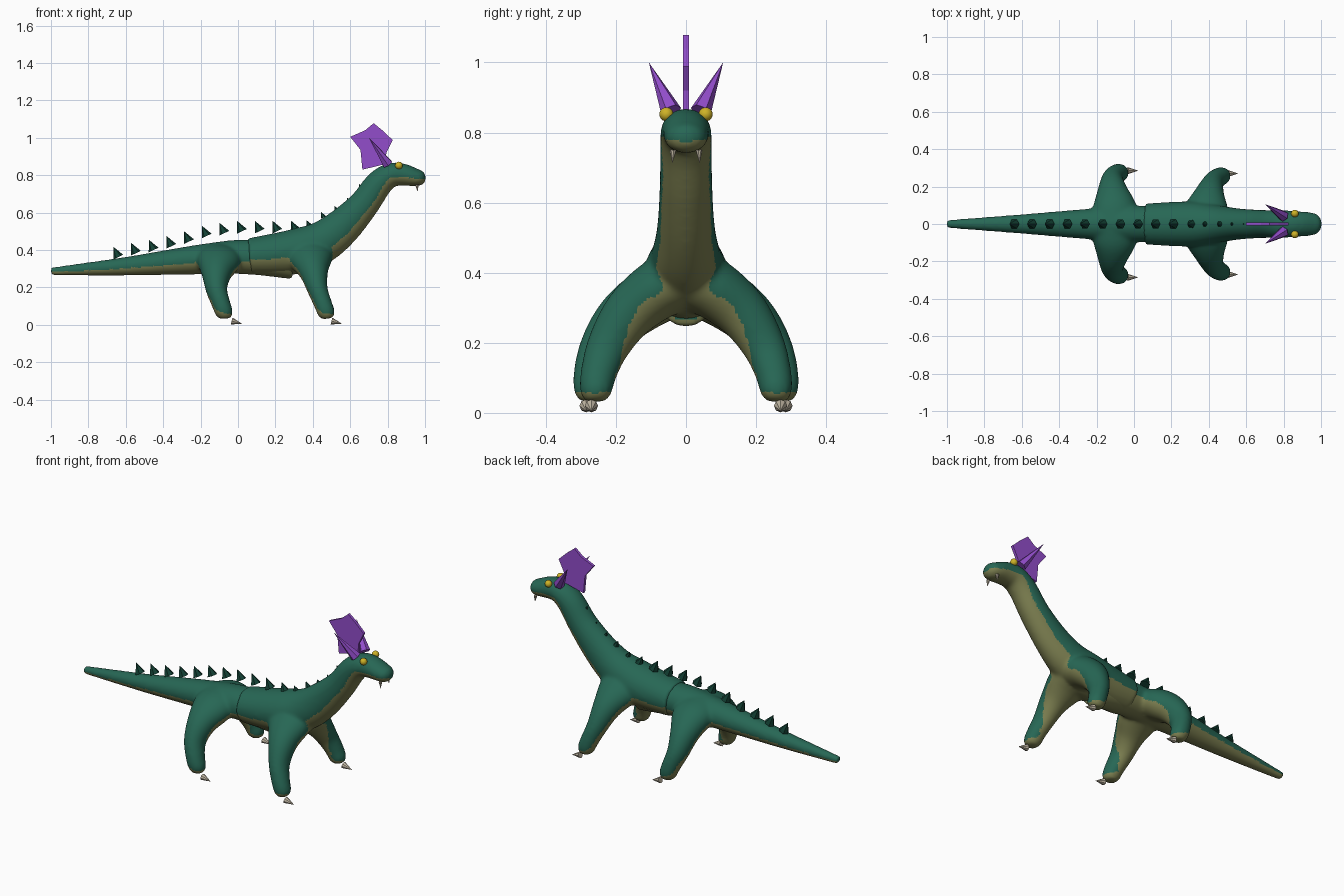
import bpy, bmesh, math
from mathutils import Vector

if "Cube" in bpy.data.objects:
    bpy.data.objects.remove(bpy.data.objects["Cube"], do_unlink=True)


def material(name, r, g, b):
    m = bpy.data.materials.new(name)
    m.use_nodes = True
    m.diffuse_color = (r, g, b, 1)
    m.node_tree.nodes["Principled BSDF"].inputs["Base Color"].default_value = (r, g, b, 1)
    return m


green = material("green hide", 0.02, 0.135, 0.09)
olive = material("olive belly", 0.2, 0.21, 0.08)
dark = material("dark green spikes", 0.006, 0.05, 0.033)
purple = material("purple crest", 0.29, 0.075, 0.6)
gold = material("gold eye", 0.62, 0.45, 0.02)
bone = material("bone", 0.55, 0.49, 0.38)


def finish(name, bm, *mats):
    bmesh.ops.recalc_face_normals(bm, faces=bm.faces[:])
    mesh = bpy.data.meshes.new(name)
    bm.to_mesh(mesh)
    bm.free()
    obj = bpy.data.objects.new(name, mesh)
    bpy.context.collection.objects.link(obj)
    for m in mats:
        mesh.materials.append(m)
    return obj


def spline(keys, steps=6):
    """Catmull-Rom through rows of numbers."""
    keys = [Vector(k) for k in keys]
    out = []
    for i in range(len(keys) - 1):
        b, c = keys[i], keys[i + 1]
        a = keys[i - 1] if i else b * 2 - c
        d = keys[i + 2] if i + 2 < len(keys) else c * 2 - b
        for s in range(steps):
            t = s / steps
            out.append(b + (c - a) * (t / 2) + (a * 2 - b * 5 + c * 4 - d) * (t * t / 2)
                       + (b * 3 - a - c * 3 + d) * (t ** 3 / 2))
    return out + [keys[-1]]


def tube(bm, keys, side, sides=24):
    """Loft of ellipses: each key is x, y, z, radius along side, other radius."""
    rows = spline(keys)
    centres = [Vector(r[:3]) for r in rows]
    rings = []
    for i, (r, p) in enumerate(zip(rows, centres)):
        t = (centres[min(i + 1, len(rows) - 1)] - centres[max(i - 1, 0)]).normalized()
        u = (side - t * side.dot(t)).normalized()
        v = t.cross(u)
        rings.append([bm.verts.new(p + u * (max(r[3], 0.004) * math.cos(a)) + v * (max(r[4], 0.004) * math.sin(a)))
                      for a in (math.tau * k / sides for k in range(sides))])
    for lo, hi in zip(rings, rings[1:]):
        for k in range(sides):
            n = (k + 1) % sides
            bm.faces.new((lo[k], lo[n], hi[n], hi[k]))
    bm.faces.new(rings[0])
    bm.faces.new(rings[-1])


def flesh(name, trunk, leg):
    """Trunk and a mirrored pair of legs fused into one smooth skin."""
    bm = bmesh.new()
    tube(bm, [(x, 0, z, w, h) for x, z, w, h in trunk], Vector((0, 1, 0)))
    for s in (1, -1):
        tube(bm, [(x, y * s, z, a, b) for x, y, z, a, b in leg], Vector((1, 0, 0)))
    obj = finish(name, bm, green, olive)
    bpy.ops.object.select_all(action='DESELECT')
    obj.select_set(True)
    bpy.context.view_layer.objects.active = obj
    remesh = obj.modifiers.new("fuse", 'REMESH')
    remesh.mode = 'VOXEL'
    remesh.voxel_size = 0.009
    soft = obj.modifiers.new("soften", 'SMOOTH')
    soft.factor = 0.5
    soft.iterations = 14
    for m in ("fuse", "soften"):
        bpy.ops.object.modifier_apply(modifier=m)
    # olive on every face that looks downward
    for f in obj.data.polygons:
        f.material_index = 1 if f.normal.z < -0.22 else 0
    bpy.ops.object.shade_smooth_by_angle(angle=math.radians(50))


# Tail, hips and hind legs
flesh("tail_and_hips",
      [(-1, .285, .022, .022), (-.6, .313, .052, .05), (-.2, .35, .085, .08),
       (.05, .363, .098, .093), (.3, .335, .08, .092)],
      [(-.1, .02, .36, .13, .08), (-.105, .1, .33, .115, .085), (-.115, .18, .27, .08, .077),
       (-.115, .237, .19, .058, .066), (-.09, .268, .11, .05, .054), (-.073, .273, .06, .047, .047),
       (-.07, .273, .033, .03, .03)])

# Chest, neck, head and front legs
flesh("chest_neck_and_head",
      [(.06, .365, .11, .098), (.2, .378, .118, .112), (.33, .397, .12, .122), (.45, .442, .1, .113),
       (.56, .525, .083, .1), (.67, .64, .076, .082), (.75, .75, .074, .074), (.815, .8, .073, .065),
       (.88, .803, .068, .06), (.95, .788, .062, .048), (.985, .786, .048, .038), (1.003, .786, .02, .018)],
      [(.38, .02, .38, .13, .09), (.39, .09, .345, .115, .085), (.405, .165, .28, .078, .075),
       (.425, .222, .19, .055, .062), (.455, .25, .11, .049, .052), (.473, .257, .06, .046, .046),
       (.478, .257, .033, .03, .03)])


def cone(name, base, tip, radius, sides, mat):
    base, tip = Vector(base), Vector(tip)
    axis = tip - base
    bm = bmesh.new()
    bmesh.ops.create_cone(bm, cap_ends=True, segments=sides, radius1=radius, radius2=0, depth=axis.length)
    bmesh.ops.transform(bm, verts=bm.verts[:],
                        matrix=axis.to_track_quat('Z', 'Y').to_matrix().to_4x4())
    bmesh.ops.translate(bm, verts=bm.verts[:], vec=(base + tip) / 2)
    finish(name, bm, mat)


# Row of back spikes, smaller up the neck
tips = [.417, .438, .455, .475, .5, .53, .545, .555, .556, .556, .556, .56, .604, .636, .68, .754]
for i, tip in enumerate(tips):
    x = -.64 + .0945 * i if i < 11 else .38 + .08 * (i - 11) - .0025 * (i - 11) ** 2
    size = 1 if i < 10 else (.8 if i == 10 else .55)
    cone(f"back_spike_{i + 1}", (x, 0, tip - .055 * size), (x - .026 * size, 0, tip), .029 * size, 6, dark)

# Star shaped crest plate on the back of the head
outline = [(.725, 1.078), (.68, 1.04), (.6, 1.005), (.655, .935), (.665, .83),
           (.73, .845), (.79, .86), (.793, .92), (.827, .988), (.772, 1.04)]
bm = bmesh.new()
face = bm.faces.new([bm.verts.new((x, -.008, z)) for x, z in outline])
grown = bmesh.ops.extrude_face_region(bm, geom=[face])
bmesh.ops.translate(bm, vec=(0, .016, 0),
                    verts=[v for v in grown["geom"] if isinstance(v, bmesh.types.BMVert)])
finish("crest", bm, purple)

# Paired parts
for s, tag in ((-1, "near"), (1, "far")):
    cone(f"horn_{tag}", (.8, .042 * s, .86), (.7, .106 * s, 1), .03, 6, purple)
    cone(f"fang_{tag}", (.957, .037 * s, .75), (.96, .039 * s, .712), .01, 8, bone)
    cone(f"hind_claw_{tag}", (-.034, .285 * s, .02), (.022, .285 * s, .006), .019, 8, bone)
    cone(f"front_claw_{tag}", (.5, .27 * s, .02), (.556, .27 * s, .006), .019, 8, bone)
    bm = bmesh.new()
    bmesh.ops.create_uvsphere(bm, u_segments=20, v_segments=12, radius=.02)
    bmesh.ops.translate(bm, verts=bm.verts[:], vec=(.86, .056 * s, .852))
    for f in bm.faces:
        f.smooth = True
    finish(f"eye_{tag}", bm, gold)
